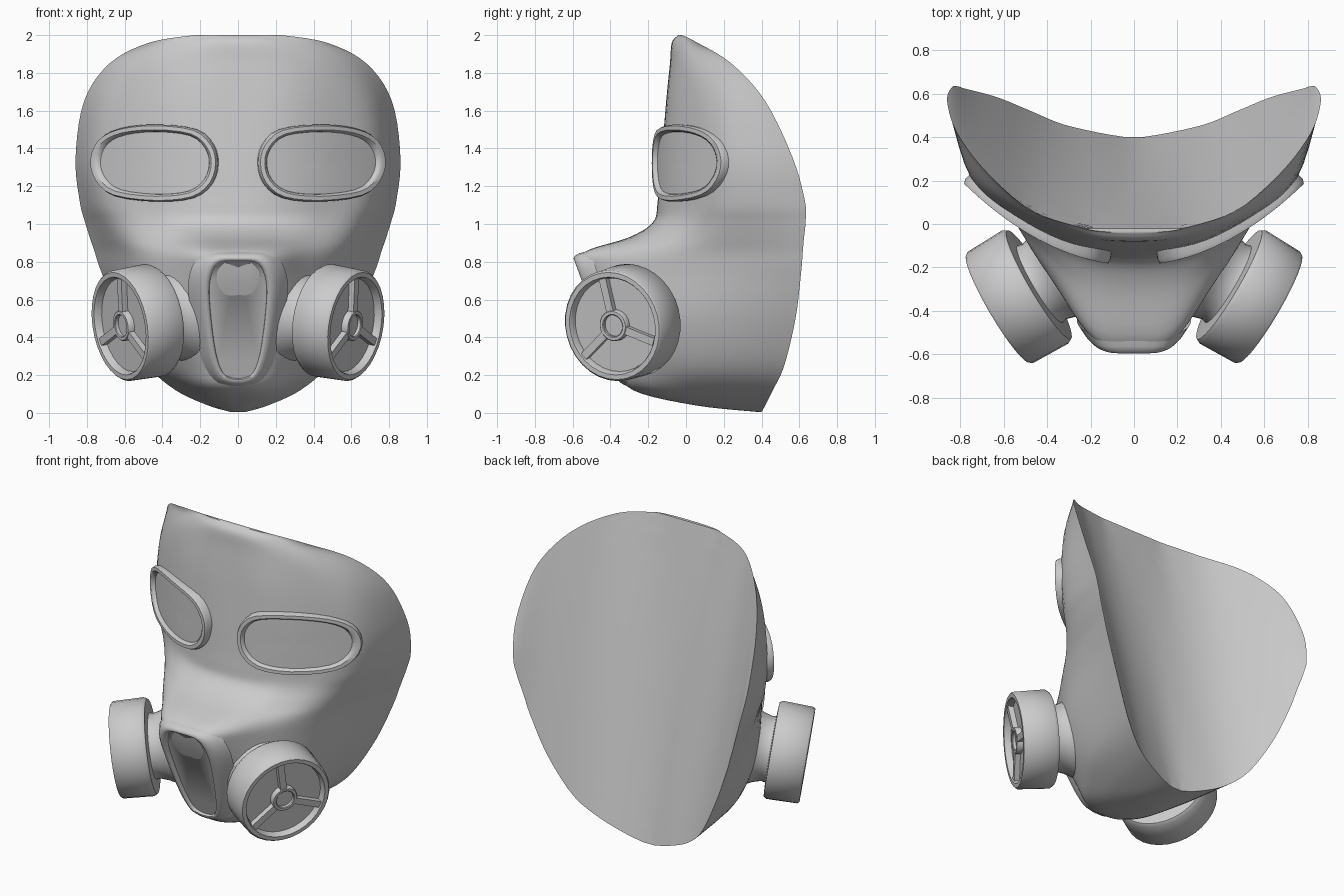
import bpy, bmesh, math
from mathutils import Vector, Matrix

if "Cube" in bpy.data.objects:
    bpy.data.objects.remove(bpy.data.objects["Cube"])


def catmull(a, b, c, d, t):
    return [0.5 * (2*q + (r-p)*t + (2*p-5*q+4*r-s)*t*t + (3*q-p-3*r+s)*t**3)
            for p, q, r, s in zip(a, b, c, d)]


def spline(pts, n, closed=False):
    """Smooth curve through pts, n steps per span."""
    m, out = len(pts), []
    for i in range(m if closed else m - 1):
        if closed:
            q = [pts[(i + k) % m] for k in (-1, 0, 1, 2)]
        else:
            q = [pts[max(0, min(m - 1, i + k))] for k in (-1, 0, 1, 2)]
        out += [catmull(*q, k / n) for k in range(n)]
    return out if closed else out + [list(pts[-1])]


def loft(name, rings, cap_start=True, cap_end=True, mirror=False, angle=40):
    bm = bmesh.new()
    vs = [[bm.verts.new(p) for p in r] for r in rings]
    n = len(rings[0])
    for a, b in zip(vs, vs[1:]):
        for j in range(n):
            k = (j + 1) % n
            bm.faces.new((a[j], a[k], b[k], b[j]))
    if cap_start:
        bm.faces.new(vs[0])
    if cap_end:
        bm.faces.new(vs[-1])
    bmesh.ops.remove_doubles(bm, verts=bm.verts, dist=0.0005)
    return finish(name, bm, mirror, angle)


def finish(name, bm, mirror, angle=40):
    bmesh.ops.recalc_face_normals(bm, faces=bm.faces)
    me = bpy.data.meshes.new(name)
    bm.to_mesh(me)
    bm.free()
    ob = bpy.data.objects.new(name, me)
    bpy.context.collection.objects.link(ob)
    bpy.ops.object.select_all(action='DESELECT')
    ob.select_set(True)
    bpy.context.view_layer.objects.active = ob
    bpy.ops.object.shade_smooth_by_angle(angle=math.radians(angle))
    if mirror:
        ob.modifiers.new("mirror", 'MIRROR').use_mirror_merge = False
    return ob


# Mask shell: z, centre y, then three (x, y) points and the rim (x, y)
levels = [
    (2.00, -.04, .07, -.04, .14, -.035, .19, -.03, .23, -.02),
    (1.96, -.075, .15, -.065, .28, -.025, .38, .02, .47, .06),
    (1.85, -.085, .22, -.07, .42, .0, .57, .11, .68, .24),
    (1.65, -.105, .27, -.085, .52, .03, .70, .18, .815, .42),
    (1.35, -.13, .28, -.10, .54, .03, .75, .21, .86, .565),
    (1.12, -.15, .24, -.12, .48, .0, .72, .20, .838, .63),
    (1.01, -.175, .22, -.15, .43, -.05, .67, .17, .81, .633),
    (.93, -.30, .20, -.275, .38, -.15, .62, .12, .785, .625),
    (.85, -.54, .18, -.51, .36, -.27, .57, .06, .758, .618),
    (.75, -.55, .18, -.52, .35, -.30, .54, .03, .725, .61),
    (.50, -.45, .18, -.42, .35, -.27, .50, .03, .62, .58),
    (.25, -.36, .14, -.33, .27, -.22, .40, .05, .475, .52),
    (.12, -.28, .10, -.26, .20, -.15, .27, .10, .33, .46),
    (.04, .05, .05, .06, .10, .14, .13, .25, .16, .42),
    (.005, .38, .01, .385, .02, .39, .03, .395, .04, .40)]
rows = spline(levels, 5)
rim = [(r[8], r[9], r[0]) for r in rows]
widest = max(range(len(rim)), key=lambda i: rim[i][0])


def rim_at(branch, x):
    """(y, z) of a rim branch, ordered by growing x."""
    if x <= branch[0][0]:
        return branch[0][1:]
    for a, b in zip(branch, branch[1:]):
        if x <= b[0]:
            t = (x - a[0]) / max(b[0] - a[0], 1e-6)
            return a[1] + t * (b[1] - a[1]), a[2] + t * (b[2] - a[2])
    return branch[-1][1:]


upper, lower = rim[:widest + 1], rim[widest:][::-1]


def back_y(x, z):
    (yt, zt), (yb, zb) = rim_at(upper, abs(x)), rim_at(lower, abs(x))
    t = min(1, max(0, (z - zb) / max(zt - zb, 1e-4)))
    return yb + t * (yt - yb)


rings = []
for r in rows:
    half = [(0, r[1])] + [(r[i], r[i + 1]) for i in (2, 4, 6, 8)]
    section = spline([(-x, y) for x, y in half[:0:-1]] + half, 5)
    ring = [(x, y, r[0]) for x, y in section]
    w = r[8]
    for k in range(1, 30):
        x = w * math.cos(math.pi * k / 30)
        ring.append((x, back_y(x, r[0]), r[0]))
    rings.append(ring)
loft("mask_shell", rings, angle=50)

# Eye frames with lenses, following the curve of the face
eye = spline([(.105, 1.32), (.13, 1.42), (.22, 1.50), (.42, 1.525), (.61, 1.505),
              (.72, 1.445), (.762, 1.34), (.735, 1.23), (.64, 1.15), (.42, 1.12),
              (.23, 1.14), (.135, 1.215)], 3, True)


def eye_ring(sx, sz, off):
    out = []
    for x, z in eye:
        x, z = .435 + (x - .435) * sx, 1.325 + (z - 1.325) * sz
        n = Vector((1.28 * x, -1, 0)).normalized()
        out.append(Vector((x, -.15 + .64 * x * x, z)) + n * off)
    return out


loft("eye_frame", [eye_ring(*a) for a in (
    (1, 1, -.06), (1, 1.01, .022), (.975, .975, .04), (.91, .87, .04),
    (.88, .83, .03), (.86, .81, .012))], False, False, True)
loft("eye_lens", [eye_ring(s * .87, s * .83, .016) for s in (1, .75, .5, .25, .02)],
     False, True, True)

# Front vent: soft raised rim around a recessed slanted panel
half = [(0, .805), (.09, .80), (.135, .755), (.155, .66), (.145, .50),
        (.12, .32), (.085, .215), (.04, .185), (0, .18)]
vent = spline(half + [(-x, z) for x, z in half[-2:0:-1]], 3, True)


def vent_ring(sx, sz, off):
    out = []
    for x, z in vent:
        z = .5 + (z - .5) * sz
        out.append((x * sx, -.6 + .37 * (.83 - z) + off, z))
    return out


loft("front_vent", [vent_ring(*a) for a in (
    (1.7, 1.17, .10), (1.45, 1.13, .04), (1.27, 1.085, .012), (1.13, 1.04, 0),
    (1.03, 1.01, .002), (1, 1, .008), (.98, .99, .022))], False, True, angle=60)

# Filter canisters: turned body on a tilted axis
n = Vector((.85, -.5, -.15)).normalized()
u = Vector((.5, .85, 0)).normalized()
v = n.cross(u)
M = Matrix.Translation((.625, -.39, .46)) @ Matrix((u, v, n)).transposed().to_4x4()


def turned(name, profile, cap_a=True, cap_b=True, seg=32):
    rr = [[M @ Vector((r * math.cos(2 * math.pi * k / seg),
                       r * math.sin(2 * math.pi * k / seg), h))
           for k in range(seg)] for r, h in profile]
    return loft(name, rr, cap_a, cap_b, True)


turned("filter_canister", [
    (.25, -.04), (.257, -.008), (.262, 0), (.287, 0), (.297, -.012), (.302, -.20),
    (.29, -.22), (.205, -.225), (.20, -.25), (.215, -.30), (.24, -.35), (.27, -.40)])
turned("filter_hub", [(.058, -.05), (.058, -.008), (.062, -.004), (.078, -.004),
                      (.083, -.01), (.083, -.05)], False, False, 20)
turned("filter_hub_plate", [(.06, -.025), (.06, -.042)], seg=20)

# Three spokes across each filter face
bm = bmesh.new()
for deg in (100, -20, -140):
    T = (M @ Matrix.Rotation(math.radians(deg), 4, 'Z')
         @ Matrix.Translation((.165, 0, -.025)) @ Matrix.Diagonal((.18, .042, .036, 1)))
    bmesh.ops.create_cube(bm, size=1, matrix=T)
finish("filter_spokes", bm, True, 30)
